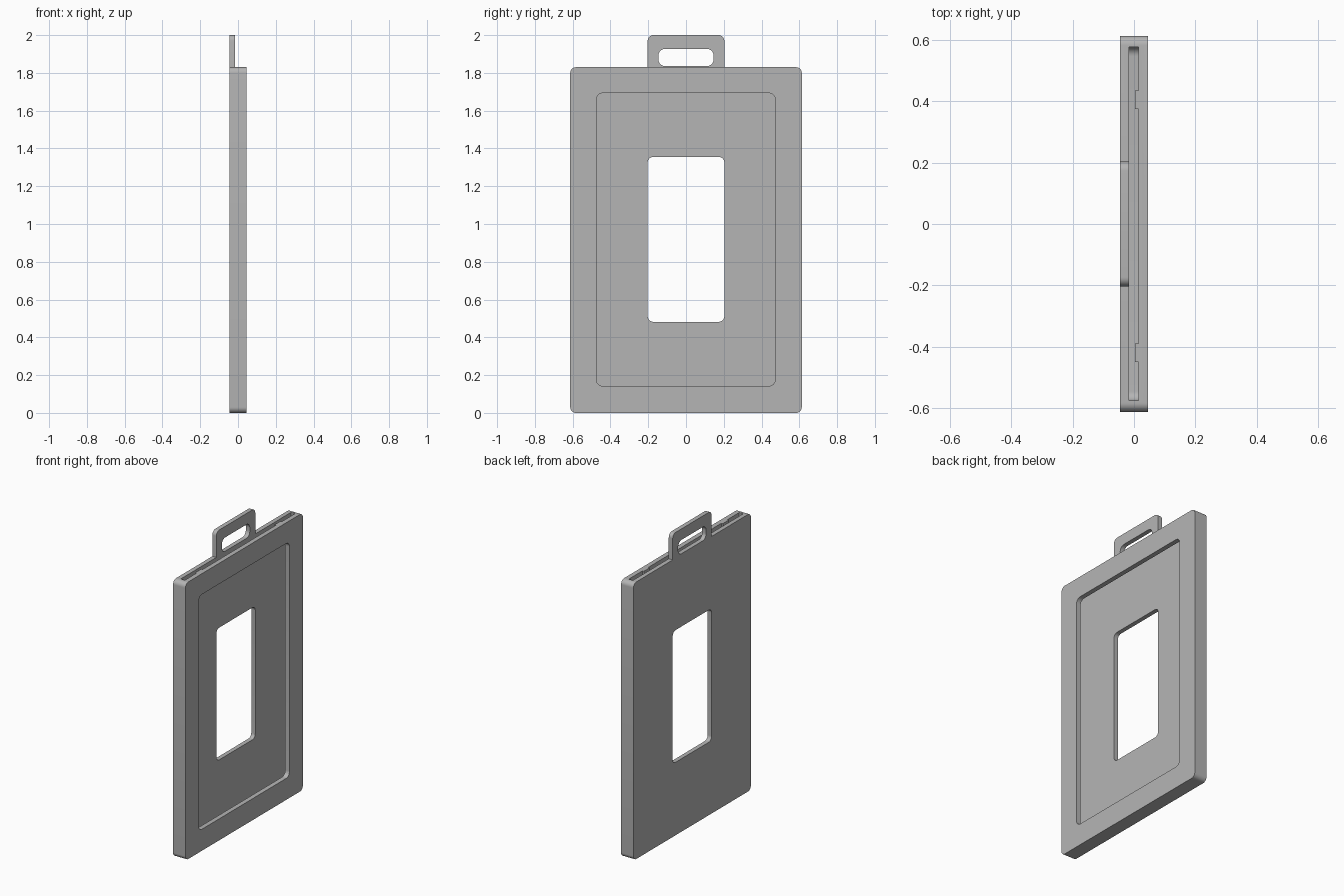
import bpy, bmesh, math

if "Cube" in bpy.data.objects:
    bpy.data.objects.remove(bpy.data.objects["Cube"], do_unlink=True)

grey = bpy.data.materials.new("grey_plastic")
grey.use_nodes = True
GREY = (0.46, 0.46, 0.46, 1)
grey.diffuse_color = GREY
grey.node_tree.nodes["Principled BSDF"].inputs["Base Color"].default_value = GREY


def slab(name, x, y, z, r, steps=8):
    """Rounded rectangle in the YZ plane, extruded along X."""
    bm = bmesh.new()
    corners = [(y[1] - r, z[1] - r), (y[0] + r, z[1] - r),
               (y[0] + r, z[0] + r), (y[1] - r, z[0] + r)]
    ring = []
    for i, (cy, cz) in enumerate(corners):
        for s in range(steps + 1 if r else 1):
            a = math.pi / 2 * (i + s / steps)
            ring.append(bm.verts.new((x[0], cy + r * math.cos(a), cz + r * math.sin(a))))
    face = bm.faces.new(ring)
    ext = bmesh.ops.extrude_face_region(bm, geom=[face])
    moved = [g for g in ext["geom"] if isinstance(g, bmesh.types.BMVert)]
    bmesh.ops.translate(bm, verts=moved, vec=(x[1] - x[0], 0, 0))
    bmesh.ops.recalc_face_normals(bm, faces=bm.faces)
    mesh = bpy.data.meshes.new(name)
    bm.to_mesh(mesh)
    bm.free()
    mesh.materials.append(grey)
    obj = bpy.data.objects.new(name, mesh)
    bpy.context.collection.objects.link(obj)
    return obj


def combine(target, tool, operation):
    """Apply a boolean and remove the tool."""
    mod = target.modifiers.new(operation, "BOOLEAN")
    mod.operation, mod.solver, mod.object = operation, "EXACT", tool
    bpy.ops.object.select_all(action="DESELECT")
    bpy.context.view_layer.objects.active = target
    target.select_set(True)
    bpy.ops.object.modifier_apply(modifier=mod.name)
    bpy.data.objects.remove(tool, do_unlink=True)


BACK, POCKET_BACK, POCKET_FRONT, FRONT = -0.045, -0.016, 0.014, 0.045
TOP = 1.83

# Body with the hanging tab rising from its back wall
holder = slab("card_holder", (BACK, FRONT), (-0.613, 0.613), (0, TOP), 0.03)
tab = slab("hanging_tab", (BACK, POCKET_BACK), (-0.203, 0.203), (1.6, 2.0), 0.03)
combine(holder, tab, "UNION")

# Card pocket open at the top, framed window, thumb opening, strap slot
cuts = [
    slab("pocket", (POCKET_BACK, POCKET_FRONT), (-0.575, 0.577), (0.04, 1.95), 0.03),
    slab("frame_window", (0, 0.1), (-0.475, 0.473), (0.142, 1.693), 0.035),
    slab("thumb_opening", (-0.1, 0), (-0.203, 0.203), (0.482, 1.355), 0.03),
    slab("strap_slot", (-0.1, 0), (-0.146, 0.146), (1.836, 1.927), 0.035),
]
for cutter in cuts:
    combine(holder, cutter, "DIFFERENCE")

# Small retaining nubs at the pocket mouth
for y in (-0.42, 0.405):
    nub = slab("retaining_nub", (0.004, 0.025), (y - 0.03, y + 0.03), (1.78, TOP), 0)
    combine(holder, nub, "UNION")

bpy.ops.object.shade_smooth_by_angle(angle=math.radians(30))
